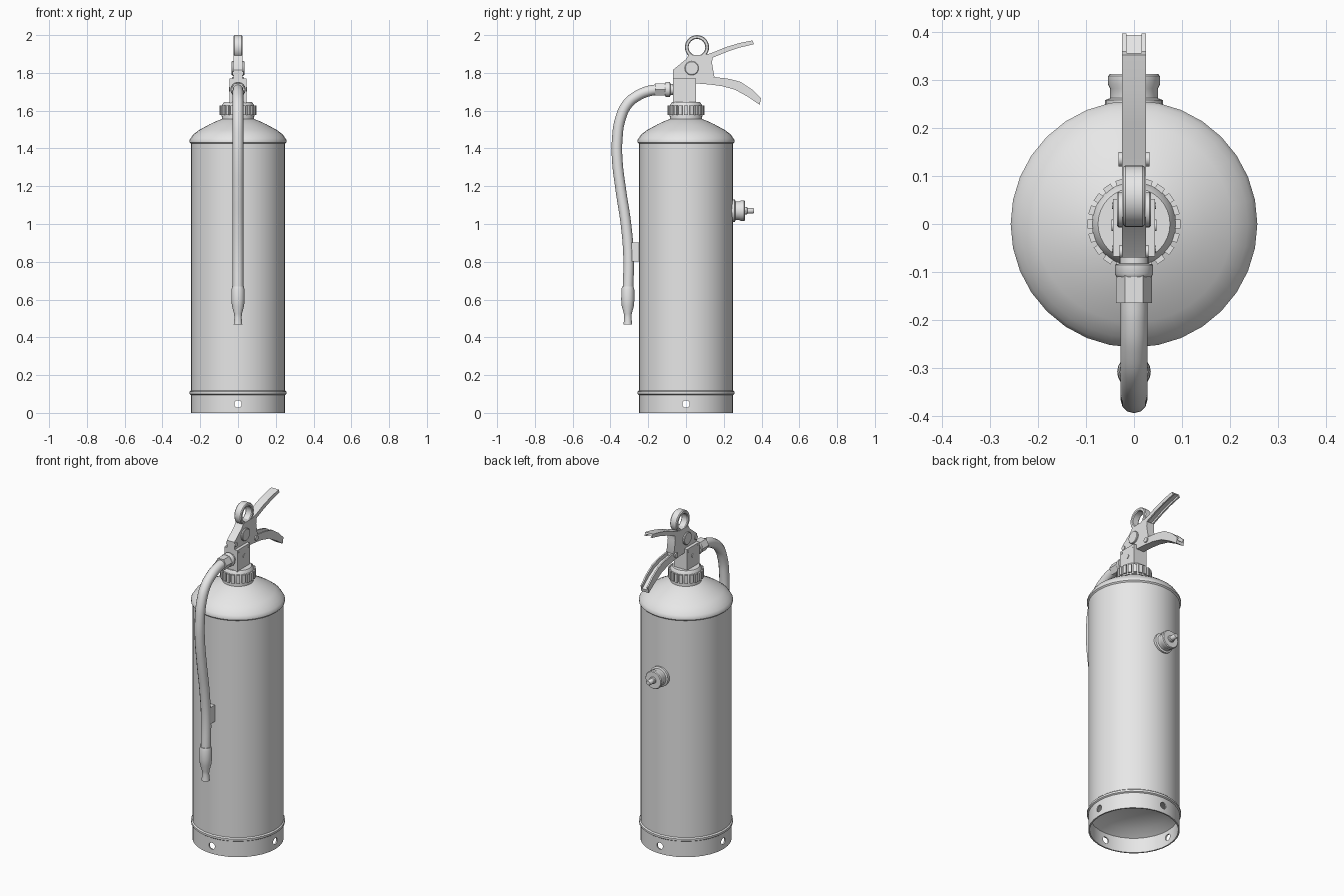
import bpy, bmesh, math
from mathutils import Matrix, Vector

if "Cube" in bpy.data.objects:
    bpy.data.objects.remove(bpy.data.objects["Cube"])

grey = bpy.data.materials.new("plain_grey")
grey.diffuse_color = (0.8, 0.8, 0.8, 1)
grey.use_nodes = True
grey.node_tree.nodes["Principled BSDF"].inputs["Base Color"].default_value = grey.diffuse_color

AXES = {'Z': Matrix.Identity(4),
        'Y': Matrix.Rotation(-math.pi / 2, 4, 'X'),
        'X': Matrix.Rotation(math.pi / 2, 4, 'Y')}


def shade(ob, angle=35):
    bpy.ops.object.select_all(action='DESELECT')
    ob.select_set(True)
    bpy.context.view_layer.objects.active = ob
    bpy.ops.object.shade_smooth_by_angle(angle=math.radians(angle))


def finish(name, bm):
    bmesh.ops.remove_doubles(bm, verts=bm.verts, dist=1e-5)
    bmesh.ops.recalc_face_normals(bm, faces=bm.faces)
    me = bpy.data.meshes.new(name)
    bm.to_mesh(me)
    bm.free()
    me.materials.append(grey)
    ob = bpy.data.objects.new(name, me)
    bpy.context.collection.objects.link(ob)
    shade(ob)
    return ob


def lathe(name, profile, axis='Z', at=(0, 0, 0), n=32, closed=False, turn=0):
    """Spin (radius, height) points around an axis."""
    bm = bmesh.new()
    m = Matrix.Translation(at) @ AXES[axis]
    rings = []
    for i in range(n):
        a = 2 * math.pi * i / n + turn
        rings.append([bm.verts.new(m @ Vector((r * math.cos(a), r * math.sin(a), h)))
                      for r, h in profile])
    count = len(profile) if closed else len(profile) - 1
    for i in range(n):
        p, q = rings[i], rings[(i + 1) % n]
        for j in range(count):
            k = (j + 1) % len(profile)
            bm.faces.new((p[j], q[j], q[k], p[k]))
    return finish(name, bm)


def rod(name, r, h0, h1, axis, at, n=16, bevel=0.0):
    return lathe(name, [(0, h0), (r - bevel, h0), (r, h0 + bevel),
                        (r, h1 - bevel), (r - bevel, h1), (0, h1)], axis, at, n)


def plate(name, outline, x0, x1):
    """Extrude a (y, z) outline along x."""
    bm = bmesh.new()
    a = [bm.verts.new((x0, y, z)) for y, z in outline]
    b = [bm.verts.new((x1, y, z)) for y, z in outline]
    bm.faces.new(a)
    bm.faces.new(b)
    for i in range(len(a)):
        j = (i + 1) % len(a)
        bm.faces.new((a[i], a[j], b[j], b[i]))
    return finish(name, bm)


def box(name, lo, hi):
    return plate(name, [(lo[1], lo[2]), (hi[1], lo[2]), (hi[1], hi[2]), (lo[1], hi[2])],
                 lo[0], hi[0])


def channel(name, top, bottom, open_top):
    """Curved lever with two side flanges and a thin recessed web."""
    outline = top + bottom[::-1]
    for side, s in (("left", -1), ("right", 1)):
        plate(f"{name}_{side}_flange", outline, s * 0.025, s * 0.016)
    mid = [((a[0] + b[0]) / 2, (a[1] + b[1]) / 2) for a, b in zip(top, bottom)]
    web = mid + bottom[::-1] if open_top else top + mid[::-1]
    plate(f"{name}_web", web, -0.016, 0.016)


# Cylinder body with domed shoulder, seams and recessed underside
lathe("tank", [(0, 0.15), (0.1, 0.143), (0.19, 0.12), (0.242, 0.09), (0.25, 0.095),
               (0.257, 0.1), (0.257, 0.112), (0.25, 0.118), (0.25, 1.425),
               (0.257, 1.432), (0.257, 1.444), (0.25, 1.455), (0.237, 1.474),
               (0.205, 1.498), (0.15, 1.528), (0.1, 1.551), (0.085, 1.555),
               (0.085, 1.578), (0, 1.578)])

# Open base skirt with four round holes
skirt = lathe("base_skirt", [(0.242, 0), (0.25, 0), (0.25, 0.097), (0.242, 0.097)],
              closed=True)
for ax in 'XY':
    cutter = rod("hole_cutter", 0.02, -0.4, 0.4, ax, (0, 0, 0.047))
    cutter.hide_render = True
    mod = skirt.modifiers.new("holes", 'BOOLEAN')
    mod.operation, mod.object, mod.solver = 'DIFFERENCE', cutter, 'EXACT'
    bpy.context.view_layer.objects.active = skirt
    bpy.ops.object.modifier_apply(modifier=mod.name)
    bpy.data.objects.remove(cutter)
shade(skirt)

# Ribbed collar nut
lathe("collar", [(0, 1.57), (0.088, 1.57), (0.088, 1.625), (0.075, 1.645), (0, 1.645)])
bm = bmesh.new()
for i in range(20):
    m = (Matrix.Rotation(2 * math.pi * i / 20, 4, 'Z') @ Matrix.Translation((0.088, 0, 1.602))
         @ Matrix.Diagonal((0.018, 0.019, 0.05, 1)))
    bmesh.ops.create_cube(bm, size=1, matrix=m)
finish("collar_ribs", bm)

# Valve block and its side screws
box("valve_block", (-0.044, -0.068, 1.64), (0.044, 0.052, 1.77))
rod("valve_screw", 0.012, -0.047, 0.047, 'X', (0, -0.003, 1.713))
for i, (y, z) in enumerate(((-0.052, 1.755), (0.038, 1.755))):
    rod(f"corner_screw_{i}", 0.007, -0.046, 0.046, 'X', (0, y, z), 8)

# Lever head, pivots and pull ring
plate("lever_head", [(-0.07, 1.765), (-0.07, 1.815), (0.0, 1.872), (0.015, 1.895),
                     (0.11, 1.895), (0.14, 1.88), (0.138, 1.85), (0.15, 1.78),
                     (0.14, 1.755), (0.05, 1.755)], -0.025, 0.025)
rod("main_pivot", 0.037, -0.035, 0.035, 'X', (0, 0.03, 1.825), 24, 0.003)
rod("front_pin", 0.013, -0.03, 0.03, 'X', (0, -0.057, 1.797), 12)
rod("rear_pin", 0.015, -0.032, 0.032, 'X', (0, 0.135, 1.763), 12)
lathe("pull_ring", [(0.044, -0.018), (0.048, -0.023), (0.06, -0.023), (0.064, -0.018),
                    (0.064, 0.018), (0.06, 0.023), (0.048, 0.023), (0.044, 0.018)],
      'X', (0, 0.058, 1.936), 32, True)

# Upper squeeze lever and lower carrying handle
channel("upper_lever",
        [(0.1, 1.895), (0.14, 1.907), (0.21, 1.936), (0.28, 1.957), (0.352, 1.972)],
        [(0.1, 1.86), (0.14, 1.88), (0.21, 1.909), (0.28, 1.933), (0.36, 1.952)], False)
channel("lower_handle",
        [(0.045, 1.775), (0.16, 1.777), (0.23, 1.768), (0.29, 1.752), (0.35, 1.712), (0.397, 1.667)],
        [(0.045, 1.745), (0.13, 1.738), (0.19, 1.73), (0.26, 1.711), (0.33, 1.672), (0.39, 1.631)], True)

# Hose outlet fitting and hex nut
lathe("outlet_fitting", [(0, -0.06), (0.03, -0.06), (0.03, -0.082), (0.04, -0.085),
                         (0.04, -0.104), (0.036, -0.11), (0, -0.11)], 'Y', (0, 0, 1.712), 24)
lathe("hose_nut", [(0, -0.105), (0.038, -0.105), (0.038, -0.165), (0, -0.165)],
      'Y', (0, 0, 1.712), 6)

# Hanging hose
path = [(-0.15, 1.712), (-0.2, 1.703), (-0.255, 1.68), (-0.31, 1.635), (-0.348, 1.555),
        (-0.364, 1.45), (-0.364, 1.34), (-0.345, 1.18), (-0.318, 1.0), (-0.304, 0.83),
        (-0.307, 0.65)]
cu = bpy.data.curves.new("hose", 'CURVE')
cu.dimensions = '3D'
cu.bevel_depth, cu.bevel_resolution, cu.resolution_u = 0.028, 4, 6
cu.use_fill_caps = True
sp = cu.splines.new('BEZIER')
sp.bezier_points.add(len(path) - 1)
for p, (y, z) in zip(sp.bezier_points, path):
    p.co = (0, y, z)
    p.handle_left_type = p.handle_right_type = 'AUTO'
cu.materials.append(grey)
hose = bpy.data.objects.new("hose", cu)
bpy.context.collection.objects.link(hose)
bpy.ops.object.select_all(action='DESELECT')
hose.select_set(True)
bpy.context.view_layer.objects.active = hose
bpy.ops.object.convert(target='MESH')
shade(bpy.context.view_layer.objects.active)

# Nozzle with ferrule
lathe("nozzle", [(0, 0.67), (0.03, 0.67), (0.034, 0.655), (0.035, 0.6), (0.032, 0.565),
                 (0.021, 0.525), (0.019, 0.505), (0.023, 0.467), (0.015, 0.467),
                 (0.012, 0.5), (0, 0.5)], 'Z', (0, -0.308, 0), 20)

# Hose clip on the tank
box("hose_clip", (-0.02, -0.3, 0.802), (0.02, -0.24, 0.902))

# Pressure gauge on the back
lathe("gauge", [(0, 0.235), (0.06, 0.235), (0.06, 0.258), (0.05, 0.262), (0.05, 0.282),
                (0.054, 0.29), (0.054, 0.308), (0.05, 0.313), (0.02, 0.313), (0.02, 0.322),
                (0.015, 0.325), (0.015, 0.355), (0.012, 0.36), (0, 0.36)],
      'Y', (0, 0, 1.07), 24)
